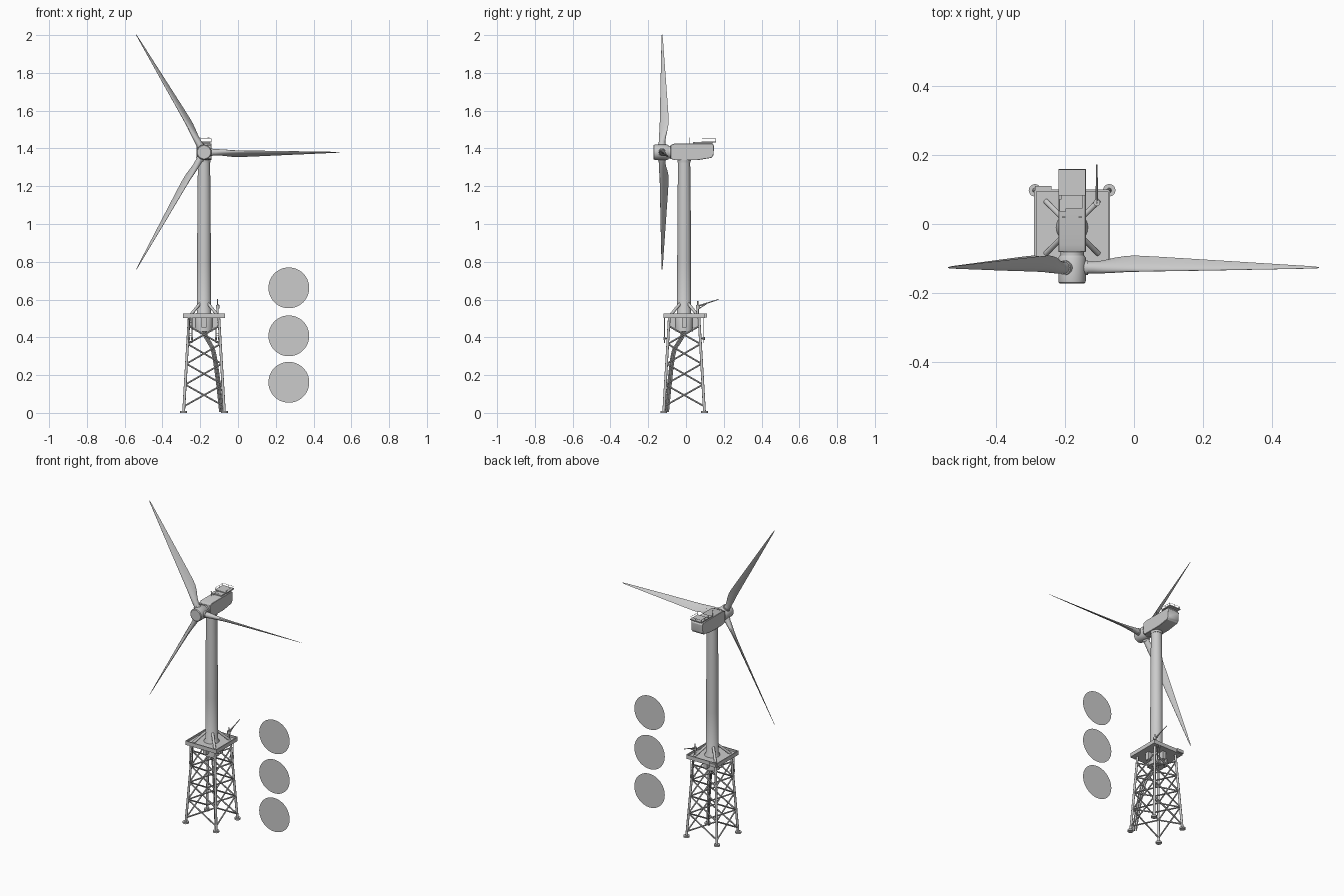
import bpy, bmesh, math
from mathutils import Vector

if "Cube" in bpy.data.objects:
    bpy.data.objects.remove(bpy.data.objects["Cube"])

CX, CY = -0.18, -0.01          # tower axis
HUB = Vector((CX, -0.127, 1.38))


def finish(name, bm, smooth=True):
    bmesh.ops.recalc_face_normals(bm, faces=bm.faces)
    me = bpy.data.meshes.new(name)
    bm.to_mesh(me)
    bm.free()
    ob = bpy.data.objects.new(name, me)
    bpy.context.collection.objects.link(ob)
    if smooth:
        bpy.ops.object.select_all(action='DESELECT')
        ob.select_set(True)
        bpy.context.view_layer.objects.active = ob
        bpy.ops.object.shade_smooth_by_angle(angle=math.radians(35))
    return ob


def tube(bm, a, b, r, r2=None, n=10):
    a, b = Vector(a), Vector(b)
    d = b - a
    res = bmesh.ops.create_cone(bm, cap_ends=True, segments=n, radius1=r,
                                radius2=r if r2 is None else r2, depth=d.length)
    rot = d.to_track_quat('Z', 'Y')
    for v in res['verts']:
        v.co = rot @ v.co + (a + b) / 2


def box(bm, lo, hi):
    lo, hi = Vector(lo), Vector(hi)
    for v in bmesh.ops.create_cube(bm, size=1)['verts']:
        v.co = Vector([(lo[i] + hi[i]) / 2 + v.co[i] * (hi[i] - lo[i]) for i in range(3)])


def loft(bm, rings):
    rows = [[bm.verts.new(p) for p in ring] for ring in rings]
    for r0, r1 in zip(rows, rows[1:]):
        n = len(r0)
        for i in range(n):
            bm.faces.new((r0[i], r0[(i + 1) % n], r1[(i + 1) % n], r1[i]))
    bm.faces.new(rows[0])
    bm.faces.new(rows[-1])


def curve_tube(name, pts, r):
    cu = bpy.data.curves.new(name, 'CURVE')
    cu.dimensions = '3D'
    cu.bevel_depth, cu.bevel_resolution, cu.use_fill_caps = r, 2, True
    sp = cu.splines.new('NURBS')
    sp.points.add(len(pts) - 1)
    for p, co in zip(sp.points, pts):
        p.co = (*co, 1)
    sp.use_endpoint_u, sp.order_u = True, 3
    bpy.context.collection.objects.link(bpy.data.objects.new(name, cu))


def corner(i, z):
    """Centre of jacket leg i at height z."""
    h = 0.108 - 0.029 * z / 0.5
    sx, sy = ((-1, -1), (1, -1), (1, 1), (-1, 1))[i % 4]
    return Vector((CX + sx * h, CY + sy * h, z))


# Tower with wider base section
bm = bmesh.new()
prof = [(0.046, 0.43), (0.046, 0.515), (0.037, 0.53), (0.0365, 0.8), (0.035, 1.1), (0.032, 1.345)]
loft(bm, [[(CX + r * math.cos(t * math.tau / 40), CY + r * math.sin(t * math.tau / 40), z)
           for t in range(40)] for r, z in prof])
finish('tower', bm)

# Jacket legs and mud pads
bm = bmesh.new()
for i in range(4):
    tube(bm, corner(i, 0.004), corner(i, 0.51), 0.0075, 0.007, 14)
    f = corner(i, 0)
    tube(bm, f, f + Vector((0, 0, 0.01)), 0.018, n=20)
finish('jacket_legs', bm)

# X bracing on all four faces
bm = bmesh.new()
levels = [0.035, 0.15, 0.26, 0.365, 0.46]
for i in range(4):
    for z0, z1 in zip(levels, levels[1:]):
        tube(bm, corner(i, z0), corner(i + 1, z1), 0.0045)
        tube(bm, corner(i + 1, z0), corner(i, z1), 0.0045)
finish('jacket_braces', bm)

# Platform with raised rim
bm = bmesh.new()
H = 0.107
box(bm, (CX - H, CY - H, 0.502), (CX + H, CY + H, 0.515))
for s in (-1, 1):
    box(bm, (CX + s * H - 0.003, CY - H, 0.502), (CX + s * H + 0.003, CY + H, 0.527))
    box(bm, (CX - H, CY + s * H - 0.003, 0.502), (CX + H, CY + s * H + 0.003, 0.527))
box(bm, (CX - H, CY + H, 0.505), (CX - 0.06, CY + H + 0.014, 0.525))
finish('platform', bm, False)

# Transition piece: struts above the deck, crossed girders below
bm = bmesh.new()
up = Vector((0, 0, 1))
for d in ((-1, -1, 0), (1, -1, 0), (1, 1, 0), (-1, 1, 0)):
    d, c = Vector(d), Vector((CX, CY, 0))
    tube(bm, c + d * 0.022 + up * 0.578, c + d * 0.076 + up * 0.512, 0.008, n=14)
finish('transition_struts', bm)
bm = bmesh.new()
box(bm, (CX - 0.072, CY - 0.012, 0.453), (CX + 0.072, CY + 0.012, 0.503))
box(bm, (CX - 0.012, CY - 0.072, 0.453), (CX + 0.012, CY + 0.072, 0.503))
finish('transition_girders', bm, False)

# Cable tubes from the tower base down to the front right foot
for k in range(3):
    o = (k - 1) * 0.008
    curve_tube(f'cable_tube_{k + 1}', [
        (CX + o, CY - o, 0.46), (CX + o, CY - o, 0.42), (CX + 0.03 + o, CY - 0.03 - o, 0.37),
        (CX + 0.052 + o, CY - 0.058 - o, 0.33), (CX + 0.078 + o, CY - 0.078 - o, 0.15),
        (CX + 0.092 + o, CY - 0.092 - o, 0.005)], 0.004)

# Boat landings with rungs and bumpers, on opposite faces
bm = bmesh.new()
for s in (-1, 1):
    x, y = CX + s * 0.072, CY + s * 0.104
    for dx in (-0.008, 0.008):
        tube(bm, (x + dx, y, 0.37), (x + dx, y, 0.51), 0.0025)
        tube(bm, (x + dx, y, 0.385), (x + dx, y, 0.402), 0.0055)
        tube(bm, (x + dx, y, 0.393), (x + dx, y - s * 0.02, 0.393), 0.0025)
    for j in range(9):
        tube(bm, (x - 0.008, y, 0.38 + j * 0.014), (x + 0.008, y, 0.38 + j * 0.014), 0.001, n=6)
finish('boat_landings', bm)

# Deck crane
bm = bmesh.new()
kx, ky = -0.108, 0.062
tube(bm, (kx, ky, 0.51), (kx, ky, 0.563), 0.006, n=14)
tube(bm, (kx, ky, 0.553), (kx, ky, 0.57), 0.010, n=14)
tube(bm, (kx, ky - 0.008, 0.562), (kx, 0.172, 0.601), 0.0045, 0.002)
tube(bm, (kx, ky + 0.003, 0.55), (kx, 0.108, 0.577), 0.0025)
tube(bm, (kx, ky, 0.565), (kx, ky, 0.592), 0.003)
finish('deck_crane', bm)

# Nacelle: side profile extruded across x
bm = bmesh.new()
side = [(-0.082, 1.345), (-0.082, 1.418), (-0.06, 1.426), (0.14, 1.426), (0.148, 1.415),
        (0.146, 1.365), (0.135, 1.35), (0.06, 1.338), (-0.06, 1.338)]
loft(bm, [[(CX + s * 0.04, y, z) for y, z in side] for s in (-1, 1)])
nac = finish('nacelle', bm)
bev = nac.modifiers.new('bevel', 'BEVEL')
bev.width, bev.segments = 0.002, 1
bm = bmesh.new()
tube(bm, (CX, CY, 1.325), (CX, CY, 1.342), 0.034, 0.036, 32)
tube(bm, (CX, -0.095, HUB.z), (CX, -0.078, HUB.z), 0.034, n=32)
finish('yaw_and_shaft_collars', bm)

# Rear hoist deck with railing, roof hatch and wind masts
bm = bmesh.new()
box(bm, (CX - 0.04, 0.083, 1.432), (CX + 0.04, 0.16, 1.438))
box(bm, (CX - 0.03, 0.045, 1.424), (CX + 0.03, 0.14, 1.433))
box(bm, (CX - 0.037, 0.037, 1.424), (CX - 0.018, 0.073, 1.434))
finish('hoist_deck', bm, False)
bm = bmesh.new()
loop = [(-0.038, 0.085), (-0.038, 0.158), (0.038, 0.158), (0.038, 0.085)]
for (xa, ya), (xb, yb) in zip(loop, loop[1:]):
    tube(bm, (CX + xa, ya, 1.451), (CX + xb, yb, 1.451), 0.0009, n=6)
    for t in (0, 0.5, 1):
        x, y = CX + xa + (xb - xa) * t, ya + (yb - ya) * t
        tube(bm, (x, y, 1.436), (x, y, 1.452), 0.0009, n=6)
for s in (-1, 1):
    x = CX + s * 0.024
    tube(bm, (x, 0.02, 1.425), (x, 0.02, 1.458), 0.0013, n=6)
    tube(bm, (x - 0.005, 0.02, 1.456), (x + 0.005, 0.02, 1.456), 0.0013, n=6)
finish('railing_and_masts', bm)

# Hub spinner, lathed about the y axis
bm = bmesh.new()
prof = [(0.035, -0.173), (0.039, -0.17), (0.04, -0.165), (0.04, -0.098), (0.036, -0.092)]
loft(bm, [[(CX + r * math.cos(t * math.tau / 40), y, HUB.z + r * math.sin(t * math.tau / 40))
           for t in range(40)] for r, y in prof])
finish('hub', bm)

# Blades: (radius, chord, thickness, leading-edge share, roundness)
stations = [(0.025, 0.036, 0.036, 0.5, 1), (0.06, 0.035, 0.034, 0.5, 1), (0.09, 0.042, 0.030, 0.42, 0.7),
            (0.125, 0.052, 0.025, 0.31, 0.35), (0.16, 0.057, 0.020, 0.25, 0.1), (0.19, 0.057, 0.017, 0.24, 0),
            (0.25, 0.052, 0.014, 0.24, 0), (0.4, 0.038, 0.010, 0.26, 0), (0.56, 0.022, 0.006, 0.28, 0),
            (0.69, 0.009, 0.003, 0.35, 0), (0.718, 0.004, 0.0015, 0.4, 0)]
PITCH = math.radians(36)
Y = Vector((0, 1, 0))
for k in range(3):
    a = k * math.tau / 3
    rd = Vector((math.cos(a), 0, math.sin(a)))
    tg = Vector((-math.sin(a), 0, math.cos(a)))
    ch = Y * math.cos(PITCH) - tg * math.sin(PITCH)
    nm = tg * math.cos(PITCH) + Y * math.sin(PITCH)
    rings = []
    for r, c, th, lead, rnd in stations:
        ring = []
        for j in range(20):
            p = j * math.tau / 20
            u = (1 - math.cos(p)) / 2
            taper = rnd + (1 - rnd) * (1.25 - u)
            ring.append(HUB + rd * r + ch * c * (u - lead) + nm * th / 2 * math.sin(p) * taper)
        rings.append(ring)
    bm = bmesh.new()
    loft(bm, rings)
    tube(bm, HUB + rd * 0.03, HUB + rd * 0.046, 0.021, n=24)
    finish(f'blade_{k + 1}', bm)

# Three flat discs standing beside the turbine
for k, z in enumerate((0.162, 0.408, 0.662)):
    bm = bmesh.new()
    bm.faces.new([bm.verts.new((0.269 + 0.108 * math.cos(t * math.tau / 48), -0.015,
                                z + 0.108 * math.sin(t * math.tau / 48))) for t in range(48)])
    finish(f'disc_{k + 1}', bm, False)
